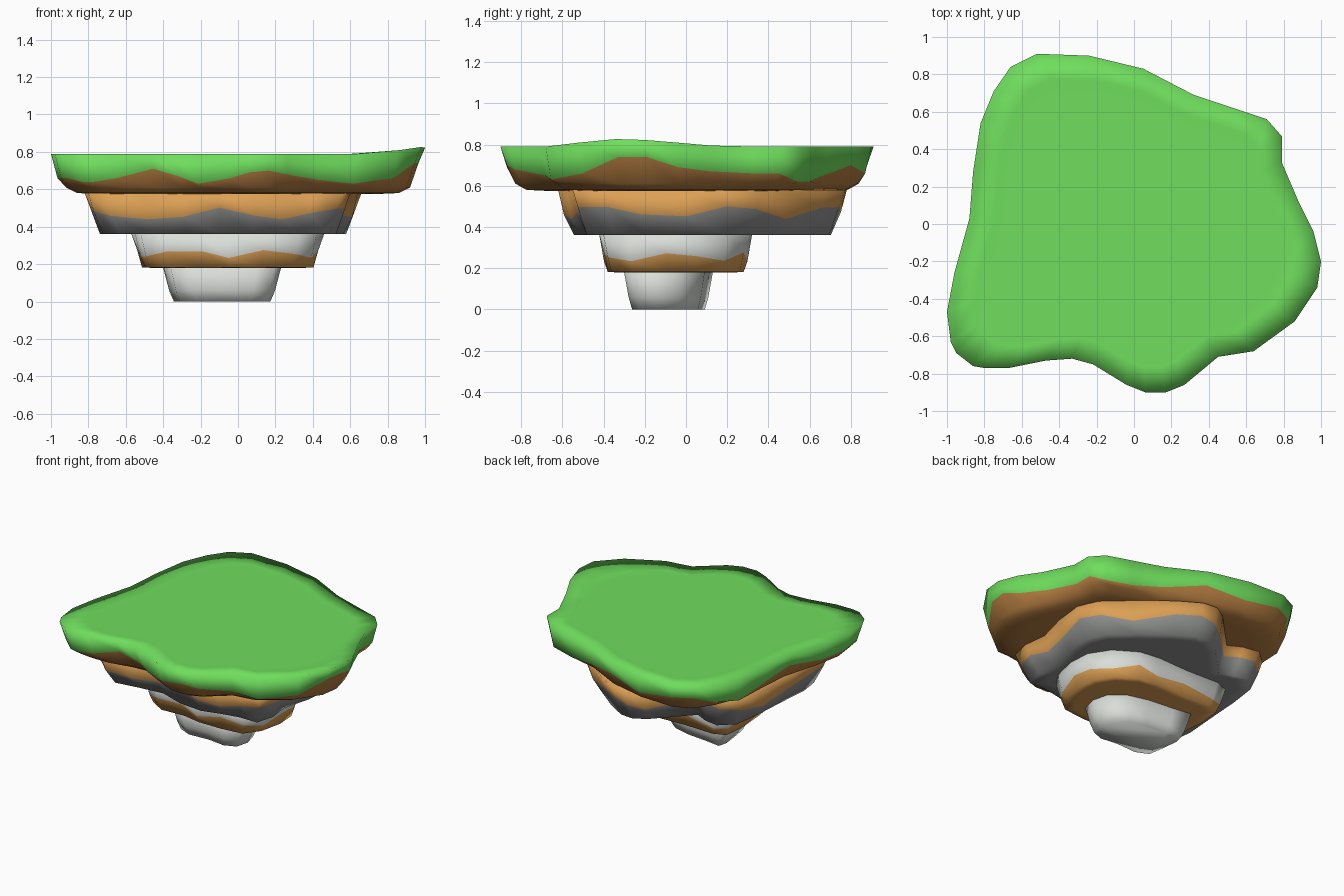
import bpy, bmesh, math

if "Cube" in bpy.data.objects:
    bpy.data.objects.remove(bpy.data.objects["Cube"])


def material(name, rgb):
    m = bpy.data.materials.new(name)
    m.diffuse_color = (*rgb, 1)
    m.use_nodes = True
    m.node_tree.nodes["Principled BSDF"].inputs["Base Color"].default_value = m.diffuse_color
    return m


GRASS = material("grass", (0.16, 0.73, 0.11))
SOIL = material("dark_soil", (0.48, 0.215, 0.055))
CLAY = material("clay", (0.72, 0.35, 0.09))
ROCK = material("dark_rock", (0.28, 0.29, 0.28))
STONE = material("pale_stone", (0.70, 0.73, 0.69))


def tier(name, pts, rings, upper, lower, border):
    """Loft scaled copies of an outline; rings = (scale, height or height function).
    Bands before index 'border' use the upper material."""
    cx = (min(p[0] for p in pts) + max(p[0] for p in pts)) / 2
    cy = (min(p[1] for p in pts) + max(p[1] for p in pts)) / 2
    bm = bmesh.new()
    loops = []
    for s, z in rings:
        loops.append([bm.verts.new((cx + (p[0] - cx) * s, cy + (p[1] - cy) * s,
                                    z(p) if callable(z) else z)) for p in pts])
    n = len(pts)
    for k in range(len(loops) - 1):
        a, b = loops[k], loops[k + 1]
        for i in range(n):
            j = (i + 1) % n
            f = bm.faces.new((a[i], b[i], b[j], a[j]))
            f.material_index = 0 if k < border else 1
    bm.faces.new(loops[0])
    bm.faces.new(list(reversed(loops[-1]))).material_index = 1
    me = bpy.data.meshes.new(name)
    bm.to_mesh(me)
    bm.free()
    ob = bpy.data.objects.new(name, me)
    bpy.context.collection.objects.link(ob)
    me.materials.append(upper)
    me.materials.append(lower)
    bpy.ops.object.select_all(action='DESELECT')
    ob.select_set(True)
    bpy.context.view_layer.objects.active = ob
    bpy.ops.object.shade_smooth_by_angle(angle=math.radians(140))
    return ob


def wave(mid, amp, freq, phase):
    return lambda p: mid + amp * math.sin(freq * math.atan2(p[1], p[0]) + phase)


# Grass plateau: x, y and height of the grass/soil border
top = [(1, -.2, .74), (.96, -.04, .69), (.88, .12, .67), (.79, .33, .66), (.79, .47, .66),
       (.71, .56, .62), (.53, .62, .62), (.32, .69, .65), (.05, .83, .70), (-.24, .90, .66),
       (-.52, .91, .70), (-.66, .84, .70), (-.75, .71, .65), (-.82, .54, .62), (-.86, .28, .67),
       (-.88, .03, .70), (-.96, -.26, .66), (-1, -.47, .66), (-.98, -.63, .66), (-.95, -.69, .66),
       (-.86, -.76, .64), (-.80, -.77, .64), (-.67, -.77, .66), (-.47, -.73, .71), (-.33, -.72, .67),
       (-.22, -.75, .63), (-.04, -.86, .66), (.06, -.90, .69), (.17, -.90, .70), (.27, -.86, .68),
       (.45, -.71, .65), (.64, -.68, .63), (.86, -.52, .66), (.98, -.34, .74)]


def rim(p):
    return .79 + .04 * max(0, 1 - math.hypot(p[0] - 1, p[1] + .3) / .5)


tier("grass_plateau", top,
     [(.78, .785), (.85, .785), (1, rim), (.965, lambda p: p[2]), (.92, .61), (.86, .58), (.75, .575)],
     GRASS, SOIL, 3)

# Clay and dark rock shelf, notched at the back
shelf = [(.66, .2), (.60, .35), (.43, .5), (.2, .68), (.05, .77), (-.06, .78), (-.16, .72),
         (-.42, .45), (-.52, .50), (-.64, .52), (-.75, .42), (-.78, .2), (-.8, -.1), (-.82, -.35),
         (-.80, -.5), (-.7, -.58), (-.5, -.55), (-.3, -.53), (-.1, -.6), (.1, -.62), (.25, -.58),
         (.4, -.55), (.56, -.55), (.6, -.4), (.58, -.23), (.64, 0)]
tier("rock_shelf", shelf,
     [(.9, .585), (1, .58), (.96, wave(.47, .032, 6, -.6)), (.89, .362), (.78, .36)],
     CLAY, ROCK, 2)

# Pale stone tier with a clay foot
middle = [(.46, -.1), (.45, .06), (.36, .2), (.2, .3), (.05, .32), (-.2, .31), (-.45, .32),
          (-.55, .28), (-.57, .1), (-.55, -.15), (-.52, -.33), (-.4, -.4), (-.2, -.39),
          (-.05, -.42), (.15, -.42), (.33, -.40), (.42, -.28)]
tier("stone_tier", middle,
     [(.9, .365), (1, .36), (.94, wave(.255, .022, 6, 2.2)), (.89, .182), (.78, .18)],
     STONE, CLAY, 2)

# Stone tip at the bottom
tip = [(.23, -.15), (.2, -.03), (.1, .05), (-.05, .09), (-.25, .11), (-.38, .13), (-.40, .05),
       (-.38, -.12), (-.36, -.24), (-.25, -.29), (-.05, -.28), (.1, -.30), (.2, -.26)]
tier("stone_tip", tip, [(.95, .185), (1, .18), (.9, .06), (.82, 0)], STONE, STONE, 1)
